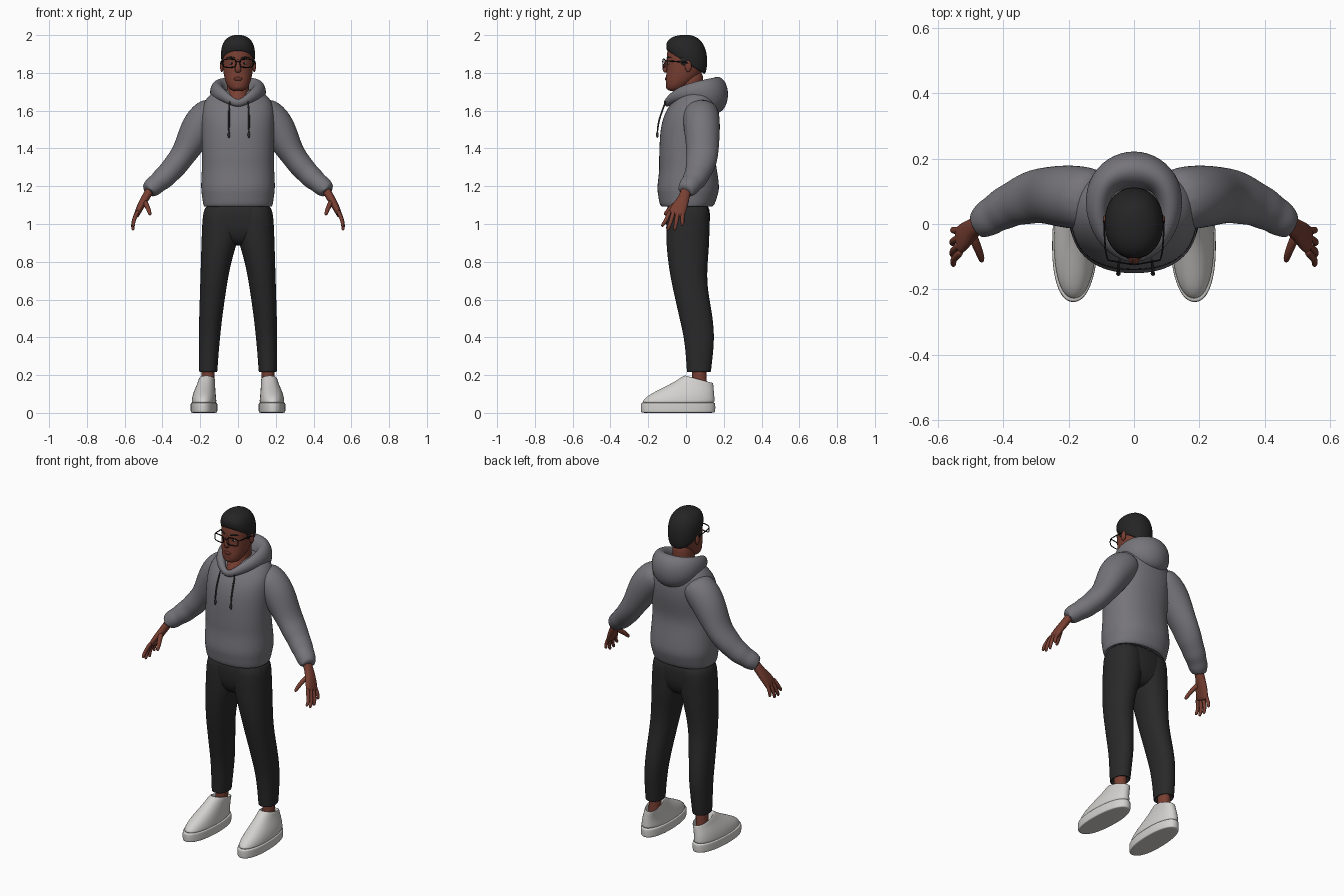
import bpy, math
from mathutils import Vector as V


def material(name, rgb):
    m = bpy.data.materials.new(name)
    m.diffuse_color = (*rgb, 1)
    return m


GREY = material("hoodie grey", (0.18, 0.175, 0.195))
BLACK = material("trouser black", (0.022, 0.022, 0.022))
SKIN = material("skin brown", (0.19, 0.05, 0.032))
HAIR = material("hair black", (0.018, 0.018, 0.019))
WHITE = material("shoe white", (0.65, 0.64, 0.62))
CORD = material("cord dark grey", (0.045, 0.045, 0.05))
FRAME = material("glasses black", (0.008, 0.008, 0.008))
EYE = material("eye white", (0.5, 0.48, 0.45))
LIP = material("lip brown", (0.13, 0.032, 0.025))


def loft(name, rings, mat, n=16, p=2.0, closed=False, mirror=False, level=2):
    """Skin a list of (centre, u, v) superellipse rings."""
    verts, faces = [], []
    for c, u, v in rings:
        for i in range(n):
            a = 2 * math.pi * i / n
            co, si = math.cos(a), math.sin(a)
            verts.append(V(c) + V(u) * math.copysign(abs(co) ** (2 / p), co)
                         + V(v) * math.copysign(abs(si) ** (2 / p), si))
    m = len(rings)
    for r in range(m if closed else m - 1):
        for i in range(n):
            j, s = (i + 1) % n, (r + 1) % m
            faces.append((r * n + i, r * n + j, s * n + j, s * n + i))
    if not closed:
        faces.append(tuple(reversed(range(n))))
        faces.append(tuple(range((m - 1) * n, m * n)))
    me = bpy.data.meshes.new(name)
    me.from_pydata(verts, [], faces)
    me.materials.append(mat)
    ob = bpy.data.objects.new(name, me)
    bpy.context.collection.objects.link(ob)
    bpy.context.view_layer.objects.active = ob
    bpy.ops.object.mode_set(mode='EDIT')
    bpy.ops.mesh.select_all(action='SELECT')
    bpy.ops.mesh.normals_make_consistent(inside=False)
    bpy.ops.object.mode_set(mode='OBJECT')
    me.polygons.foreach_set("use_smooth", [True] * len(me.polygons))
    if mirror:
        ob.modifiers.new("mirror", 'MIRROR').use_mirror_merge = False
    if level:
        s = ob.modifiers.new("smooth", 'SUBSURF')
        s.levels = s.render_levels = level
    return ob


def stack(name, rows, mat, **kw):
    """Level rings: (z, cx, cy, rx, ry)."""
    return loft(name, [((x, y, z), (a, 0, 0), (0, b, 0)) for z, x, y, a, b in rows], mat, **kw)


def tube(name, pts, mat, ref, closed=False, **kw):
    """Rings along a path: (x, y, z, radius towards ref, radius across)."""
    rings, n = [], len(pts)
    for i, q in enumerate(pts):
        a = pts[(i - 1) % n if closed else max(i - 1, 0)]
        b = pts[(i + 1) % n if closed else min(i + 1, n - 1)]
        t = (V(b[:3]) - V(a[:3])).normalized()
        u = V(ref)
        u = (u - t * u.dot(t)).normalized()
        rings.append((q[:3], u * q[3], t.cross(u) * q[4]))
    return loft(name, rings, mat, closed=closed, **kw)


def blob(name, c, r, mat, mirror=False):
    rows = [(c[2] + r[2] * math.sin(a), c[0], c[1], r[0] * math.cos(a), r[1] * math.cos(a))
            for a in (math.radians(d) for d in (-80, -45, 0, 45, 80))]
    return stack(name, rows, mat, n=12, mirror=mirror, level=1)


X, Y, Z = (1, 0, 0), (0, 1, 0), (0, 0, 1)

# Hoodie body with ribbed hem
stack("hoodie_body", [
    (1.12, 0, .005, .165, .115), (1.093, 0, .005, .17, .122), (1.09, 0, .005, .181, .136),
    (1.105, 0, .006, .187, .148), (1.15, 0, .010, .192, .158), (1.19, 0, .012, .199, .168),
    (1.28, 0, .012, .193, .154), (1.34, 0, .006, .192, .150), (1.40, 0, .005, .192, .147),
    (1.50, 0, .018, .195, .156), (1.58, 0, .030, .197, .148), (1.64, 0, .045, .186, .125),
    (1.685, 0, .055, .152, .096), (1.715, 0, .055, .10, .072)], GREY, n=24, p=2.25)

# Sleeves with gathered cuffs
tube("sleeves", [
    (.10, .07, 1.615, .09, .07), (.155, .08, 1.575, .10, .10), (.215, .085, 1.505, .098, .097),
    (.268, .088, 1.40, .088, .074), (.305, .085, 1.345, .084, .066), (.34, .073, 1.30, .078, .066),
    (.37, .062, 1.268, .068, .060), (.40, .047, 1.238, .067, .061), (.425, .032, 1.218, .058, .052),
    (.447, .018, 1.20, .058, .054), (.463, .006, 1.186, .050, .048), (.476, -.003, 1.172, .044, .040),
    (.478, -.004, 1.170, .036, .032), (.465, .004, 1.182, .03, .028)], GREY, Y, mirror=True)

# Folded hood lying round the neck
right = [(.05, -.085, 1.660, .024, .022), (.095, -.035, 1.690, .036, .028),
         (.118, .04, 1.705, .048, .035), (.105, .115, 1.698, .075, .046), (.058, .155, 1.686, .094, .058)]
left = [(-x, y, z, a, b) for x, y, z, a, b in reversed(right)]
tube("hood", [(0, -.108, 1.632, .02, .016)] + right + [(0, .168, 1.682, .10, .064)] + left,
     GREY, Z, closed=True)

# Drawstrings with tips
for side, x in (("left", .058), ("right", -.048)):
    tube(side + "_drawstring", [(x * .9, -.105, 1.655, .005, .005), (x, -.126, 1.60, .005, .005),
         (x, -.147, 1.54, .005, .005), (x, -.152, 1.48, .005, .005)], CORD, X, n=8, level=1)
    blob(side + "_drawstring_tip", (x, -.152, 1.473), (.008, .008, .018), CORD)

# Trousers
stack("trouser_legs", [(z, (a + b) / 2, (c + d) / 2, (b - a) / 2, (d - c) / 2) for z, a, b, c, d in (
    (.25, .12, .197, .02, .12), (.217, .117, .199, .015, .122), (.215, .109, .206, .004, .132),
    (.225, .108, .207, .003, .134), (.30, .103, .209, -.002, .143), (.40, .094, .209, -.012, .152),
    (.50, .083, .207, -.036, .144), (.60, .069, .204, -.058, .126), (.70, .054, .201, -.081, .112),
    (.80, .034, .198, -.097, .117), (.88, .010, .196, -.105, .124), (.94, -.008, .194, -.107, .126),
    (1.02, -.015, .191, -.108, .128), (1.12, -.015, .18, -.10, .125))], BLACK, p=2.2, mirror=True)
stack("trouser_seat", [(.885, 0, .01, .09, .06), (.92, 0, .01, .165, .095), (.97, 0, .01, .188, .114),
                       (1.03, 0, .01, .19, .119), (1.13, 0, .01, .175, .115)], BLACK, n=24, p=2.3)

# Ankles and shoes
stack("ankles", [(.08, .16, .075, .036, .042), (.14, .16, .073, .034, .040), (.20, .158, .07, .036, .04),
                 (.26, .158, .07, .036, .04)], SKIN, n=12, mirror=True)
loft("shoe_soles", [((.18, -.042, z), (a, 0, 0), (-.006, b, 0)) for z, a, b in (
    (0, .03, .12), (0, .064, .188), (.003, .070, .197), (.012, .071, .199), (.045, .071, .199),
    (.053, .070, .197), (.055, .064, .188), (.055, .03, .12))], WHITE, n=24, p=2.25, mirror=True)
# each row: cx, half width, front y, front z, back y, back z
loft("shoe_uppers", [((cx, (f + b) / 2, (zf + zb) / 2), (w, 0, 0), (-.004, (b - f) / 2, (zb - zf) / 2))
     for cx, w, f, zf, b, zb in (
    (.18, .066, -.233, .045, .152, .045), (.18, .066, -.232, .062, .153, .065),
    (.179, .062, -.205, .092, .151, .095), (.174, .054, -.125, .132, .148, .122),
    (.168, .047, -.058, .166, .146, .143), (.164, .043, -.010, .200, .144, .160),
    (.163, .037, .004, .199, .136, .160), (.162, .030, .03, .13, .12, .12))],
     WHITE, n=24, p=2.2, mirror=True)

# Hands
tube("palms", [(.455, .005, 1.195, .028, .024), (.475, -.003, 1.165, .028, .023), (.495, -.014, 1.13, .032, .022),
               (.515, -.032, 1.095, .042, .020), (.532, -.048, 1.06, .046, .017),
               (.538, -.054, 1.04, .042, .012)], SKIN, Y, n=12, p=2.3, mirror=True)
for i, (name, y, tip, z) in enumerate((("index", -.088, -.127, .985), ("middle", -.066, -.098, .966),
                                      ("ring", -.043, -.062, .966), ("little", -.02, -.02, .988))):
    k = .534 + .003 * math.sin(i)
    tube(name + "_fingers", [(k - .006, y + .006, 1.075, .011, .011), (k + .006, y * .8 + tip * .2, 1.045, .0125, .012),
         (k + .02, (y + tip) / 2, (1.045 + z) / 2, .0115, .011), (k + .02, tip + .003, z + .01, .010, .010),
         (k + .018, tip, z, .006, .006)], SKIN, Y, n=8, level=1, mirror=True)
tube("thumbs", [(.50, -.02, 1.13, .015, .014), (.487, -.055, 1.105, .017, .015), (.474, -.085, 1.08, .014, .013),
                (.467, -.108, 1.056, .012, .011), (.465, -.115, 1.047, .006, .006)], SKIN, Y, n=8, level=1, mirror=True)

# Neck and head
stack("neck", [(1.59, 0, .01, .055, .095), (1.65, 0, .01, .062, .102), (1.70, 0, .022, .060, .070),
               (1.75, 0, .028, .059, .063), (1.82, 0, .028, .06, .065)], SKIN)
stack("head", [
    (1.703, 0, -.060, .022, .025), (1.712, 0, -.057, .044, .045), (1.735, 0, -.045, .060, .063),
    (1.765, 0, -.026, .071, .083), (1.80, 0, -.010, .078, .094), (1.84, 0, -.004, .083, .099),
    (1.89, 0, -.002, .084, .102), (1.93, 0, 0, .080, .098), (1.965, 0, 0, .06, .075),
    (1.98, 0, 0, .03, .04)], SKIN, n=20, p=2.15)
blob("ears", (.086, .012, 1.835), (.011, .020, .032), SKIN, mirror=True)

# Short hair: tilted rings from hairline to crown
loft("hair", [((0, y, z), (w, 0, 0), (0, d, -s)) for y, z, w, d, s in (
    (.010, 1.86, .06, .07, .05), (.000, 1.852, .083, .097, .062), (.002, 1.860, .089, .106, .062),
    (.004, 1.905, .093, .112, .044), (.004, 1.947, .086, .104, .022), (.002, 1.980, .066, .080, .008),
    (0, 1.996, .038, .048, .002), (0, 2.001, .015, .02, 0))], HAIR, n=20, p=2.15)
tube("sideburns", [(.083, -.012, 1.885, .022, .007), (.083, -.016, 1.86, .016, .006),
                   (.082, -.014, 1.838, .009, .004)], HAIR, Y, n=8, level=1, mirror=True)

# Face details
tube("nose", [(0, -.098, 1.872, .010, .008), (0, -.107, 1.85, .010, .010), (0, -.113, 1.828, .016, .014),
              (0, -.112, 1.812, .018, .012), (0, -.104, 1.803, .014, .008)], SKIN, X, n=10, mirror=False)
blob("lips", (0, -.103, 1.768), (.027, .010, .011), LIP)
blob("chin", (0, -.092, 1.728), (.026, .017, .018), SKIN)
blob("eyes", (.034, -.091, 1.85), (.015, .007, .007), EYE, mirror=True)
blob("pupils", (.034, -.096, 1.85), (.006, .004, .006), FRAME, mirror=True)
tube("eyebrows", [(.014, -.103, 1.877, .005, .004), (.038, -.095, 1.884, .005, .004),
                  (.062, -.076, 1.879, .003, .003)], HAIR, Z, n=8, level=1, mirror=True)

# Glasses: rims, bridge and temples
rim = []
for i in range(20):
    a = 2 * math.pi * i / 20
    cx = math.copysign(abs(math.cos(a)) ** .55, math.cos(a))
    sz = math.copysign(abs(math.sin(a)) ** .55, math.sin(a))
    rim.append((.045 + .034 * cx, -.117 + .006 * cx, 1.851 + .022 * sz, .003, .0036))
tube("glasses_rims", rim, FRAME, Y, closed=True, n=6, level=1, mirror=True)
tube("glasses_bridge", [(-.013, -.122, 1.858, .003, .003), (0, -.125, 1.861, .003, .003),
                        (.013, -.122, 1.858, .003, .003)], FRAME, Z, n=6, level=1)
tube("glasses_temples", [(.078, -.112, 1.864, .004, .003), (.088, -.095, 1.863, .004, .003),
                         (.092, 0, 1.857, .004, .003), (.092, .02, 1.848, .004, .003)],
     FRAME, Z, n=6, level=1, mirror=True)
